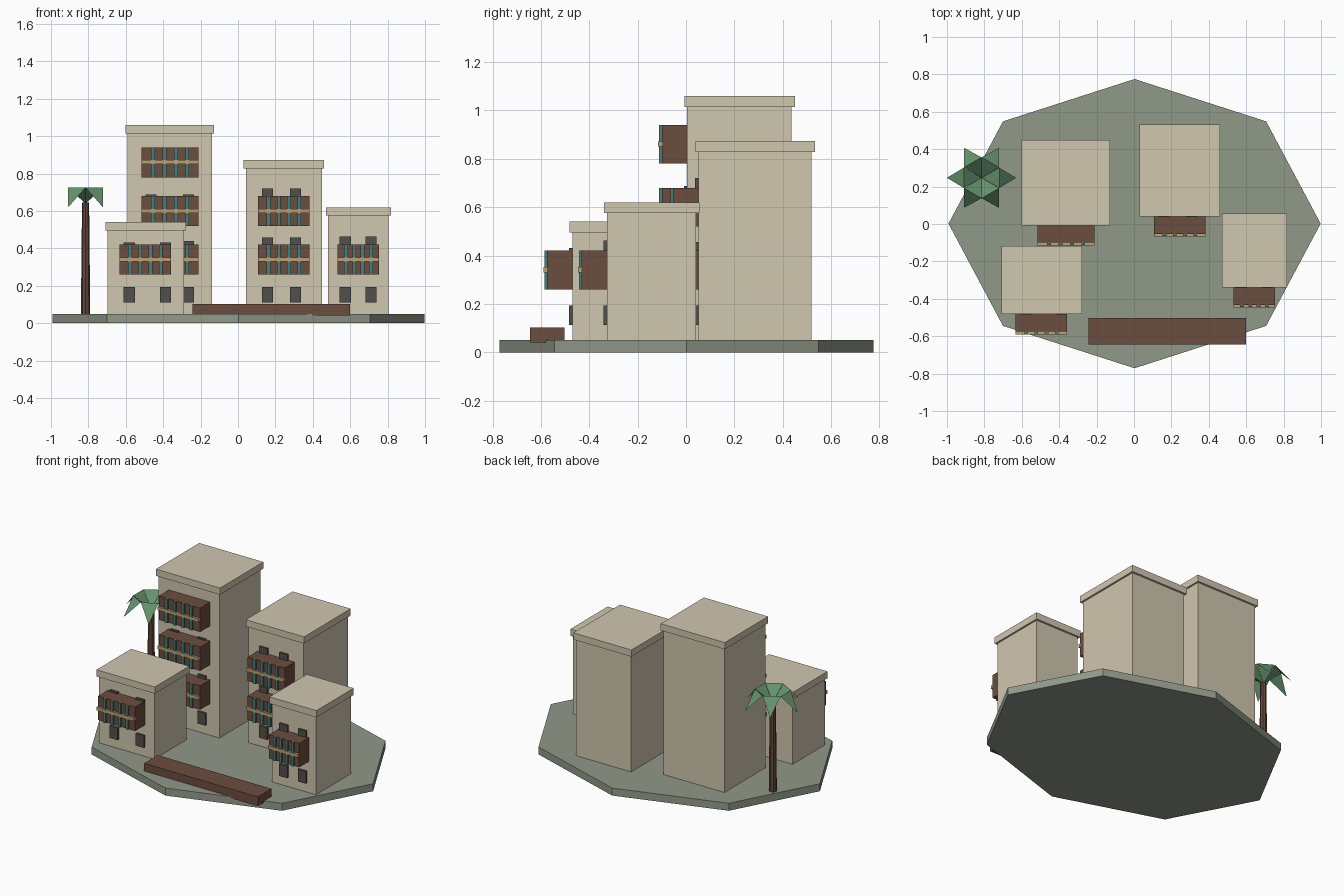
import bpy, bmesh, math
from mathutils import Vector, Matrix

if "Cube" in bpy.data.objects:
    bpy.data.objects.remove(bpy.data.objects["Cube"])


def material(name, rgb):
    m = bpy.data.materials.new(name)
    m.diffuse_color = (*rgb, 1)
    m.use_nodes = True
    m.node_tree.nodes["Principled BSDF"].inputs["Base Color"].default_value = m.diffuse_color
    return m


STONE = material("stone", (0.63, 0.57, 0.43))
WOOD = material("wood", (0.15, 0.075, 0.05))
DARK = material("window_dark", (0.085, 0.08, 0.07))
TEAL = material("teal", (0.06, 0.22, 0.20))
TAN = material("tan", (0.50, 0.36, 0.18))
GROUND = material("ground", (0.28, 0.32, 0.25))
LEAF = material("leaf", (0.13, 0.29, 0.15))
BARK = material("bark", (0.12, 0.065, 0.045))


def finish(name, bm, mat):
    mesh = bpy.data.meshes.new(name)
    bm.to_mesh(mesh)
    bm.free()
    mesh.materials.append(mat)
    ob = bpy.data.objects.new(name, mesh)
    bpy.context.collection.objects.link(ob)
    return ob


def boxes(name, spans, mat):
    """One object from boxes given as (x0, x1, y0, y1, z0, z1)."""
    bm = bmesh.new()
    for x0, x1, y0, y1, z0, z1 in spans:
        mid = Vector((x0 + x1, y0 + y1, z0 + z1)) / 2
        size = Matrix.Diagonal((x1 - x0, y1 - y0, z1 - z0, 1))
        bmesh.ops.create_cube(bm, size=1, matrix=Matrix.Translation(mid) @ size)
    return finish(name, bm, mat)


def prism(name, sides, r0, r1, height, matrix, mat):
    bm = bmesh.new()
    bmesh.ops.create_cone(bm, cap_ends=True, segments=sides, radius1=r0,
                          radius2=r1, depth=height, matrix=matrix)
    return finish(name, bm, mat)


def building(name, x0, x1, y0, y1, top, bay, bay_levels, win_x, win_step, rows):
    # walls and overhanging roof slab
    boxes(name + "_walls", [(x0, x1, y0, y1, 0.05, top - 0.04)], STONE)
    boxes(name + "_roof", [(x0 - 0.012, x1 + 0.012, y0 - 0.012, y1 + 0.013,
                            top - 0.045, top)], STONE)
    # windows
    boxes(name + "_windows",
          [(x - 0.03, x + 0.03, y0 - 0.014, y0 + 0.01,
            0.112 + r * win_step, 0.193 + r * win_step)
           for x in win_x for r in range(rows)], DARK)
    # projecting wooden bays with slats and a rail
    b0, b1 = bay
    levels = [0.26 + i * 0.26 for i in range(bay_levels)]
    boxes(name + "_bays", [(b0, b1, y0 - 0.105, y0 + 0.005, z, z + 0.16)
                           for z in levels], WOOD)
    boxes(name + "_slats",
          [(x - 0.01, x + 0.01, y0 - 0.116, y0 - 0.1, z, z + 0.16)
           for z in levels
           for x in (b0 + (b1 - b0) * k / 5 for k in range(1, 5))], TEAL)
    boxes(name + "_rails", [(b0, b1, y0 - 0.12, y0 - 0.102, z + 0.07, z + 0.092)
                            for z in levels], TAN)


# octagonal ground slab, squashed front to back
prism("ground_slab", 8, 0.995, 0.995, 0.05,
      Matrix.Translation((0.003, 0.002, 0.025)) @ Matrix.Diagonal((1, 0.777, 1, 1)),
      GROUND)

building("tower", -0.59, -0.14, 0.005, 0.437, 1.06,
         (-0.515, -0.21), 3, (-0.465, -0.265), 0.247, 4)
building("rear_block", 0.042, 0.448, 0.052, 0.52, 0.873,
         (0.108, 0.383), 2, (0.158, 0.308), 0.264, 3)
building("front_block", -0.697, -0.29, -0.47, -0.13, 0.54,
         (-0.633, -0.358), 1, (-0.582, -0.388), 0.238, 2)
building("side_block", 0.482, 0.805, -0.327, 0.042, 0.62,
         (0.533, 0.755), 1, (0.573, 0.711), 0.27, 2)

# long low bench
boxes("bench", [(-0.242, 0.598, -0.645, -0.502, 0.04, 0.102)], WOOD)

# palm tree
px, py = -0.815, 0.247
prism("palm_trunk", 8, 0.025, 0.019, 0.595,
      Matrix.Translation((px, py, 0.3475)), BARK)
bm = bmesh.new()
for i in range(6):
    turn = Matrix.Translation((px, py, 0)) @ Matrix.Rotation(i * math.pi / 3, 4, 'Z')
    root, left, right, tip = [bm.verts.new(turn @ Vector(p)) for p in (
        (0, 0, 0.64), (0.095, 0.054, 0.725), (0.095, -0.054, 0.725), (0.185, 0, 0.62))]
    bm.faces.new((root, right, left))
    bm.faces.new((left, right, tip))
finish("palm_leaves", bm, LEAF)
